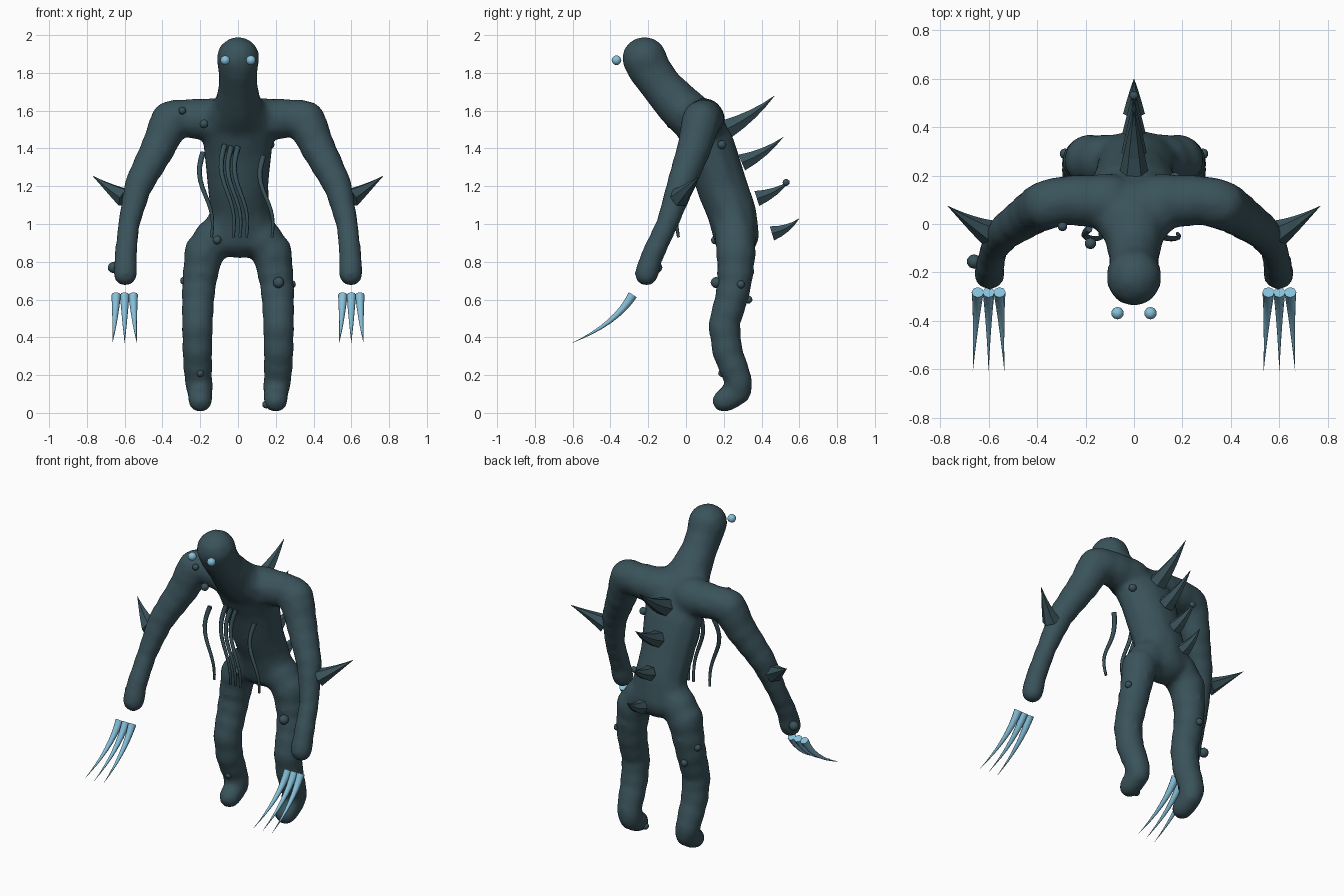
import bpy, bmesh, math
from mathutils import Vector, Matrix

cube = bpy.data.objects.get("Cube")
if cube:
    bpy.data.objects.remove(cube, do_unlink=True)


def material(name, color):
    m = bpy.data.materials.new(name)
    m.use_nodes = True
    m.diffuse_color = (*color, 1)
    bsdf = next(n for n in m.node_tree.nodes if n.type == 'BSDF_PRINCIPLED')
    bsdf.inputs["Base Color"].default_value = (*color, 1)
    bsdf.inputs["Roughness"].default_value = 0.7
    return m


SKIN = material("dark teal skin", (0.042, 0.086, 0.104))
ICE = material("pale ice blue", (0.24, 0.53, 0.70))


def add_mesh(name, mesh, mat, smooth=True):
    mesh.materials.clear()
    mesh.materials.append(mat)
    for p in mesh.polygons:
        p.use_smooth = smooth
        p.material_index = 0
    obj = bpy.data.objects.new(name, mesh)
    bpy.context.collection.objects.link(obj)
    return obj


def ball(name, pos, r, mat):
    bm = bmesh.new()
    bmesh.ops.create_icosphere(bm, subdivisions=2, radius=r,
                               matrix=Matrix.Translation(pos))
    mesh = bpy.data.meshes.new(name)
    bm.to_mesh(mesh)
    bm.free()
    return add_mesh(name, mesh, mat)


def tube(name, points, radii, mat, sides=2, smooth=True):
    """Tapered tube along a path."""
    curve = bpy.data.curves.new(name, 'CURVE')
    curve.dimensions = '3D'
    curve.bevel_depth = 1
    curve.bevel_resolution = sides
    curve.use_fill_caps = True
    spline = curve.splines.new('POLY')
    spline.points.add(len(points) - 1)
    for p, co, r in zip(spline.points, points, radii):
        p.co = (*co, 1)
        p.radius = r
    tmp = bpy.data.objects.new(name + "_path", curve)
    bpy.context.collection.objects.link(tmp)
    graph = bpy.context.evaluated_depsgraph_get()
    mesh = bpy.data.meshes.new_from_object(tmp.evaluated_get(graph))
    bpy.data.objects.remove(tmp, do_unlink=True)
    return add_mesh(name, mesh, mat, smooth)


def horn(name, base, bend, tip, r, mat, steps=6, **kw):
    """Pointed tube along a curved path."""
    a, b, c = Vector(base), Vector(bend), Vector(tip)
    ts = [i / steps for i in range(steps + 1)]
    pts = [a * (1 - t) ** 2 + b * 2 * t * (1 - t) + c * t * t for t in ts]
    return tube(name, pts, [max(r * (1 - t), 0.0006) for t in ts], mat, **kw)


def chain(bm, nodes, side=1, ripple=0.0):
    """Overlapping ellipsoids along a limb; node = x, y, z, x radius, y radius."""
    travelled = 0
    for a, b in zip(nodes, nodes[1:]):
        a, b = Vector(a), Vector(b)
        length = (b - a).xyz.length if len(a) == 3 else (Vector(b[:3]) - Vector(a[:3])).length
        n = max(2, math.ceil(length / 0.02))
        for i in range(n + 1):
            v = a.lerp(b, i / n)
            k = 1 + ripple * math.sin((travelled + length * i / n) * 62)
            scale = Matrix.Diagonal((v[3] * k, v[4] * k, min(v[3], v[4]) * k, 1))
            place = Matrix.Translation((side * v[0], v[1], v[2]))
            bmesh.ops.create_icosphere(bm, subdivisions=2, radius=1, matrix=place @ scale)
        travelled += length


def limb(*nodes):
    return [(x, y, z, r, r) for x, y, z, r in nodes]


# Body: head, torso, arms and legs fused into one skin
torso = [(0, -.22, 1.877, .118, .123), (0, -.195, 1.82, .108, .12),
         (0, -.13, 1.73, .106, .115), (0, -.03, 1.62, .13, .125),
         (0, .06, 1.54, .2, .13), (0, .13, 1.4, .19, .138),
         (0, .19, 1.2, .168, .14), (.01, .24, 1.07, .165, .135),
         (.01, .265, .94, .2, .125)]
arm = limb((.1, .09, 1.55, .12), (.28, .1, 1.56, .103), (.36, .08, 1.55, .107),
           (.415, .05, 1.42, .095), (.53, -.03, 1.2, .077), (.578, -.1, 1.0, .06),
           (.595, -.18, .83, .062), (.597, -.21, .735, .066))
leg = limb((.11, .26, .94, .11), (.18, .265, .85, .107), (.205, .26, .7, .094),
           (.212, .24, .6, .09), (.215, .2, .47, .085), (.215, .22, .32, .083),
           (.21, .275, .18, .077), (.2, .28, .11, .07), (.2, .2, .064, .065))
bm = bmesh.new()
chain(bm, torso)
for side in (-1, 1):
    chain(bm, arm, side, 0.025)
    chain(bm, leg, side, 0.035)
mesh = bpy.data.meshes.new("body")
bm.to_mesh(mesh)
bm.free()
body = add_mesh("body", mesh, SKIN)
remesh = body.modifiers.new("fuse", 'REMESH')
remesh.mode = 'VOXEL'
remesh.voxel_size = 0.018
remesh.use_smooth_shade = True
soften = body.modifiers.new("soften", 'SMOOTH')
soften.factor = 0.5
soften.iterations = 6

# Eyes, claws and elbow spikes on both sides
for side, word in ((-1, "right"), (1, "left")):
    ball(word + "_eye", (side * .068, -.368, 1.867), .026, ICE)
    for i in (-1, 0, 1):
        x = side * .6 + i * .045
        horn(f"{word}_claw_{i + 2}", (x, -.282, .625), (x + i * .005, -.37, .47),
             (x + i * .02, -.605, .37), .025, ICE, steps=8)
    horn(word + "_elbow_spike", (side * .6, -.035, 1.14), (side * .67, 0, 1.18),
         (side * .77, .075, 1.255), .055, SKIN, sides=1, smooth=False)

# Row of back spines, from the shoulders down
spines = [((.22, 1.505), (.47, 1.68), .058), ((.295, 1.325), (.515, 1.46), .052),
          ((.375, 1.135), (.55, 1.23), .048), ((.455, .95), (.6, 1.03), .045)]
for i, ((y, z), (ty, tz), r) in enumerate(spines):
    horn(f"back_spine_{i + 1}", (0, y, z), (0, (y + ty) / 2 + .015, (z + tz) / 2 - .02),
         (0, ty, tz), r, SKIN, steps=4, sides=1, smooth=False)

# Tendrils hanging from the chest
for i, (x, top) in enumerate([(-.185, 1.38), (-.07, 1.42), (-.035, 1.41),
                              (0, 1.41), (.135, 1.36)]):
    pts, radii = [], []
    for k in range(13):
        t = k / 12
        pts.append((x + .045 * t * t - .022 * math.sin(t * math.tau),
                    -.02 - .03 * math.sin(t * math.pi) - .02 * t, top + (.93 - top) * t))
        radii.append(.015 - .007 * t)
    tube(f"tendril_{i + 1}", pts, radii, SKIN, sides=1)

# Warts scattered over the skin
warts = [(-.295, -.01, 1.6, .02), (-.18, -.08, 1.53, .024), (-.11, .155, .915, .023),
         (.215, .16, .69, .03), (-.2, .19, .21, .02), (-.66, -.155, .77, .03),
         (.15, .2, .045, .022), (.16, .23, .1, .025), (.17, .19, 1.42, .024),
         (.285, .29, .68, .022), (-.285, .29, .7, .022), (-.22, .33, .6, .022),
         (0, .53, 1.22, .019)]
for i, (x, y, z, r) in enumerate(warts):
    ball(f"wart_{i + 1}", (x, y, z), r, SKIN)
